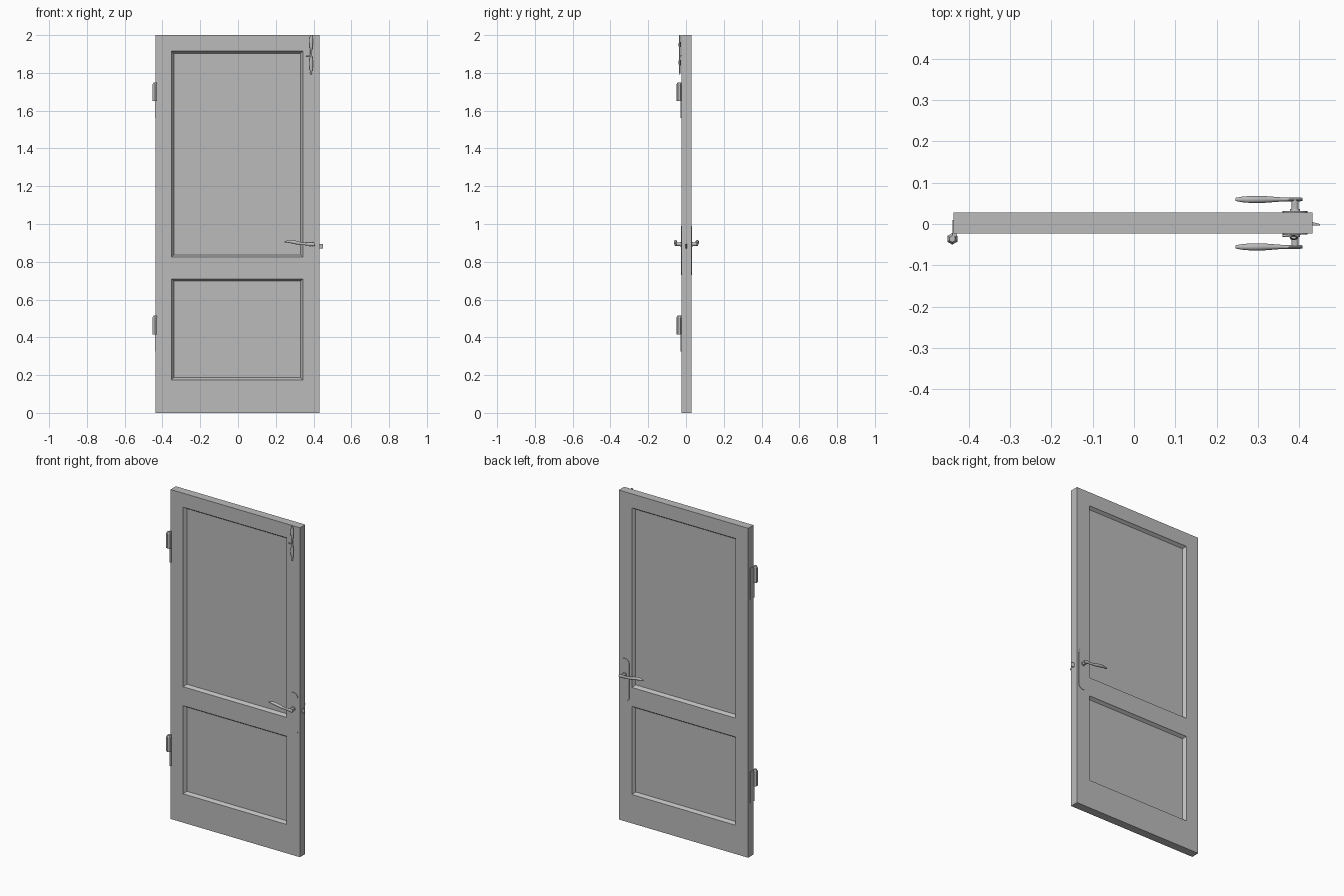
import bpy, bmesh, math
from mathutils import Vector

cube = bpy.data.objects.get("Cube")
if cube:
    bpy.data.objects.remove(cube, do_unlink=True)

GREY = (0.5, 0.5, 0.5, 1)
mat = bpy.data.materials.new("plain grey")
mat.use_nodes = True
mat.diffuse_color = GREY
mat.node_tree.nodes["Principled BSDF"].inputs["Base Color"].default_value = GREY

FRONT, BACK = -0.023, 0.028
MID = (FRONT + BACK) / 2


def finish(name, bm, smooth=False):
    bmesh.ops.recalc_face_normals(bm, faces=bm.faces)
    mesh = bpy.data.meshes.new(name)
    bm.to_mesh(mesh)
    bm.free()
    ob = bpy.data.objects.new(name, mesh)
    bpy.context.collection.objects.link(ob)
    mesh.materials.append(mat)
    if smooth:
        bpy.ops.object.select_all(action='DESELECT')
        ob.select_set(True)
        bpy.context.view_layer.objects.active = ob
        bpy.ops.object.shade_smooth_by_angle(angle=math.radians(40))
    return ob


def box_mesh(lo, hi):
    bm = bmesh.new()
    bmesh.ops.create_cube(bm, size=1)
    lo, hi = Vector(lo), Vector(hi)
    for v in bm.verts:
        v.co = Vector([(a + b) / 2 + c * (b - a) for a, b, c in zip(lo, hi, v.co)])
    return bm


def loft(name, sections, axis, sides=12):
    """Skin ellipses (centre, half width, half height) set across an axis."""
    bm = bmesh.new()
    rings = []
    for centre, w, h in sections:
        ring = []
        for i in range(sides):
            a = math.tau * (i + 0.5) / sides
            u, v = w * math.cos(a), h * math.sin(a)
            off = {'X': (0, u, v), 'Y': (u, 0, v), 'Z': (u, v, 0)}[axis]
            ring.append(bm.verts.new(Vector(centre) + Vector(off)))
        rings.append(ring)
    for r, s in zip(rings, rings[1:]):
        for i in range(sides):
            j = (i + 1) % sides
            bm.faces.new((r[i], r[j], s[j], s[i]))
    bm.faces.new(rings[0])
    bm.faces.new(rings[-1])
    return finish(name, bm, sides > 6)


# Door leaf with two moulded recesses on each face
PANEL_X = (-0.352, 0.343)
PANEL_Z = [(0.175, 0.71), (0.825, 1.915)]
bm = box_mesh((-0.437, FRONT, 0), (0.432, BACK, 2))
cuts = [('X', x) for x in PANEL_X] + [('Z', z) for pair in PANEL_Z for z in pair]
for axis, pos in cuts:
    n = Vector((axis == 'X', 0, axis == 'Z'))
    bmesh.ops.bisect_plane(bm, geom=bm.verts[:] + bm.edges[:] + bm.faces[:],
                           plane_co=n * pos, plane_no=n)
bm.normal_update()
panels = []
for f in bm.faces:
    c = f.calc_center_median()
    if (abs(f.normal.y) > 0.9 and PANEL_X[0] < c.x < PANEL_X[1]
            and any(a < c.z < b for a, b in PANEL_Z)):
        panels.append(f)
for width, depth in ((0.002, 0.004), (0.01, 0.014)):
    bmesh.ops.inset_individual(bm, faces=panels, thickness=width, depth=-depth,
                               use_even_offset=True)
finish("door_leaf", bm)


# Handle set on both faces: rounded plate, spindle and curved lever
def back_plate(name, y0, y1):
    bm = bmesh.new()
    r, x, low, high = 0.03, 0.39, 0.76, 0.96
    steps = 10
    outline = []
    for start, z in ((0, high), (math.pi, low)):
        for i in range(steps + 1):
            a = start + math.pi * i / steps
            outline.append(bm.verts.new((x + r * math.cos(a), y0, z + r * math.sin(a))))
    face = bm.faces.new(outline)
    out = bmesh.ops.extrude_face_region(bm, geom=[face])
    for v in out["geom"]:
        if isinstance(v, bmesh.types.BMVert):
            v.co.y = y1
    return finish(name, bm)


# x, z, half thickness in y, half height
LEVER = [(0.246, 0.905, 0.004, 0.003), (0.262, 0.907, 0.007, 0.006),
         (0.285, 0.906, 0.009, 0.009), (0.31, 0.901, 0.009, 0.01),
         (0.335, 0.896, 0.007, 0.008), (0.36, 0.894, 0.005, 0.007),
         (0.385, 0.893, 0.005, 0.01), (0.4, 0.892, 0.005, 0.01),
         (0.408, 0.891, 0.004, 0.006)]
for side, wall, s in (("front", FRONT, -1), ("back", BACK, 1)):
    back_plate(side + "_plate", wall - s * 0.002, wall + s * 0.003)
    y = 0.0575 * s + 0.002
    loft(side + "_lever", [((x, y, z), w, h) for x, z, w, h in LEVER], 'X')
    loft(side + "_spindle", [((0.39, wall, 0.893), 0.009, 0.009),
                             ((0.39, y, 0.893), 0.009, 0.009)], 'Y')
    loft(side + "_collar", [((0.39, wall, 0.893), 0.014, 0.014),
                            ((0.39, wall + s * 0.008, 0.893), 0.012, 0.012)], 'Y')

# Latch bolt with a slanted nose
bm = box_mesh((0.42, -0.004, 0.87), (0.45, 0.008, 0.895))
for v in bm.verts:
    if v.co.x > 0.44 and v.co.y > 0.005:
        v.co.y = 0.0
finish("latch_bolt", bm)

# Hinges: six-sided knuckle with tapered cap, and a leaf let into the edge
for name, z in (("lower", 0.415), ("upper", 1.65)):
    loft(name + "_hinge_knuckle",
         [((-0.44, -0.036, z + dz), r, r)
          for dz, r in ((0, 0.014), (0.09, 0.014), (0.1, 0.008))], 'Z', 6)
    finish(name + "_hinge_leaf",
           box_mesh((-0.44, -0.03, z - 0.09), (-0.43, 0.01, z + 0.1)))

# Slim catch hanging at the top corner, with its small pin
CATCH = [(2.0, 0.006, 0.003), (1.975, 0.01, 0.005), (1.945, 0.009, 0.006),
         (1.915, 0.005, 0.004), (1.89, 0.006, 0.004), (1.86, 0.01, 0.006),
         (1.825, 0.009, 0.005), (1.79, 0.003, 0.002)]
loft("top_catch", [((0.387, -0.033, z), w, h) for z, w, h in CATCH], 'Z')
loft("catch_pin", [((0.36, -0.028, 1.89), 0.003, 0.003),
                   ((0.387, -0.03, 1.89), 0.003, 0.003)], 'X')
